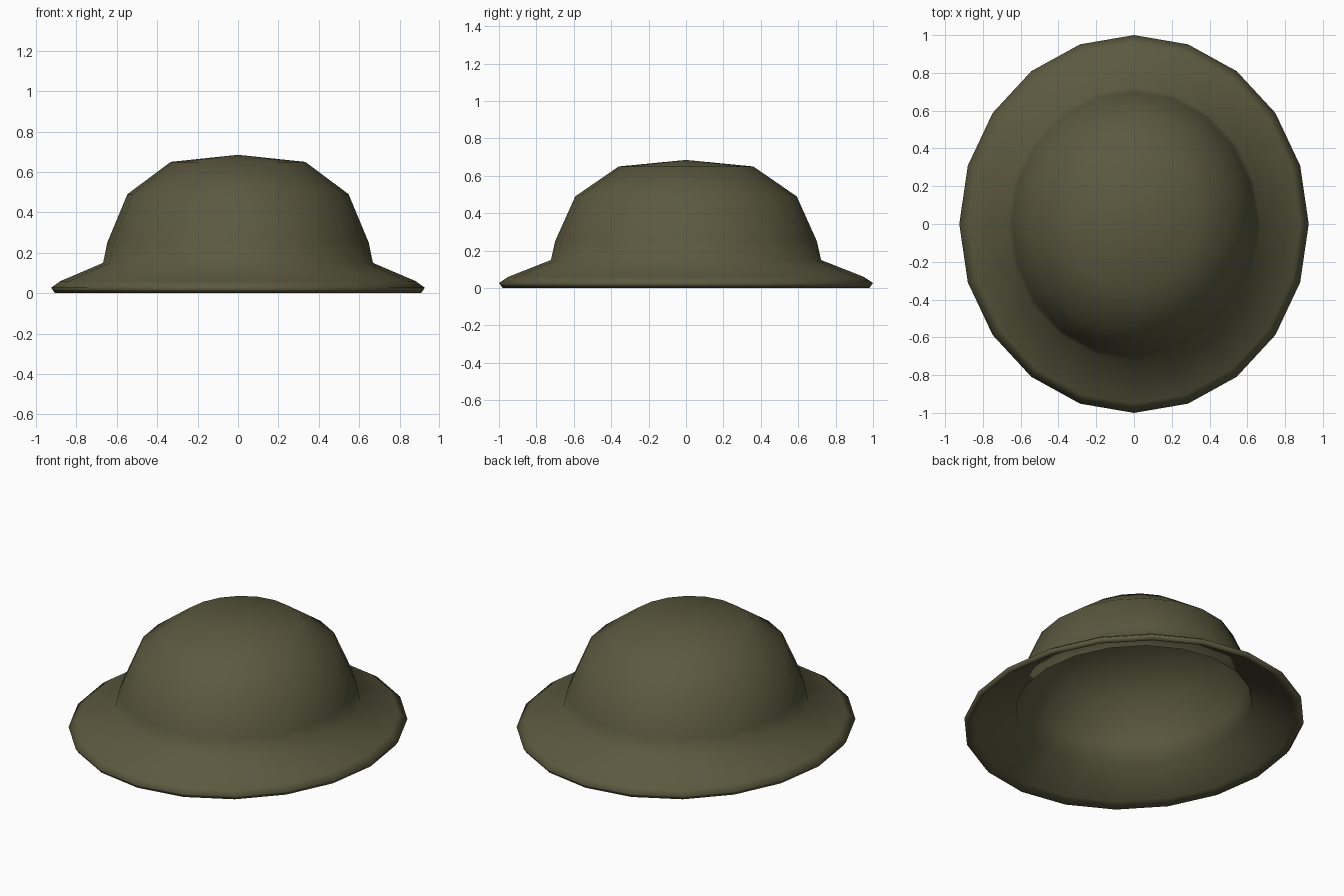
import bpy, bmesh
from math import sin, cos, pi

if "Cube" in bpy.data.objects:
    bpy.data.objects.remove(bpy.data.objects["Cube"])

SIDES = 20
X_SCALE = 0.925  # the hat is slightly narrower than it is long

# Closed shell section (radius, height): outside from the top down, then inside back up
PROFILE = [(0, 0.685), (0.36, 0.65), (0.592, 0.49), (0.70, 0.25), (0.722, 0.15),
           (0.95, 0.06), (1.0, 0.027), (0.98, 0.0),
           (0.94, 0.03), (0.695, 0.125), (0.67, 0.25), (0.565, 0.47),
           (0.345, 0.62), (0, 0.655)]


def lathe(name, profile):
    bm = bmesh.new()
    rings = []
    for r, z in profile:
        n = SIDES if r else 1
        rings.append([bm.verts.new((X_SCALE * r * cos(2 * pi * i / SIDES),
                                    r * sin(2 * pi * i / SIDES), z)) for i in range(n)])
    for a, b in zip(rings, rings[1:]):
        for i in range(SIDES):
            j = (i + 1) % SIDES
            quad = [a[i % len(a)], b[i % len(b)], b[j % len(b)], a[j % len(a)]]
            bm.faces.new(list(dict.fromkeys(quad)))
    bmesh.ops.recalc_face_normals(bm, faces=bm.faces[:])
    for f in bm.faces:
        f.smooth = True
    mesh = bpy.data.meshes.new(name)
    bm.to_mesh(mesh)
    bm.free()
    obj = bpy.data.objects.new(name, mesh)
    bpy.context.collection.objects.link(obj)
    return obj


# Brimmed helmet shell, olive
helmet = lathe("brimmed_helmet", PROFILE)
olive = bpy.data.materials.new("olive")
olive.diffuse_color = (0.105, 0.1, 0.05, 1)
olive.use_nodes = True
olive.node_tree.nodes["Principled BSDF"].inputs["Base Color"].default_value = olive.diffuse_color
helmet.data.materials.append(olive)
